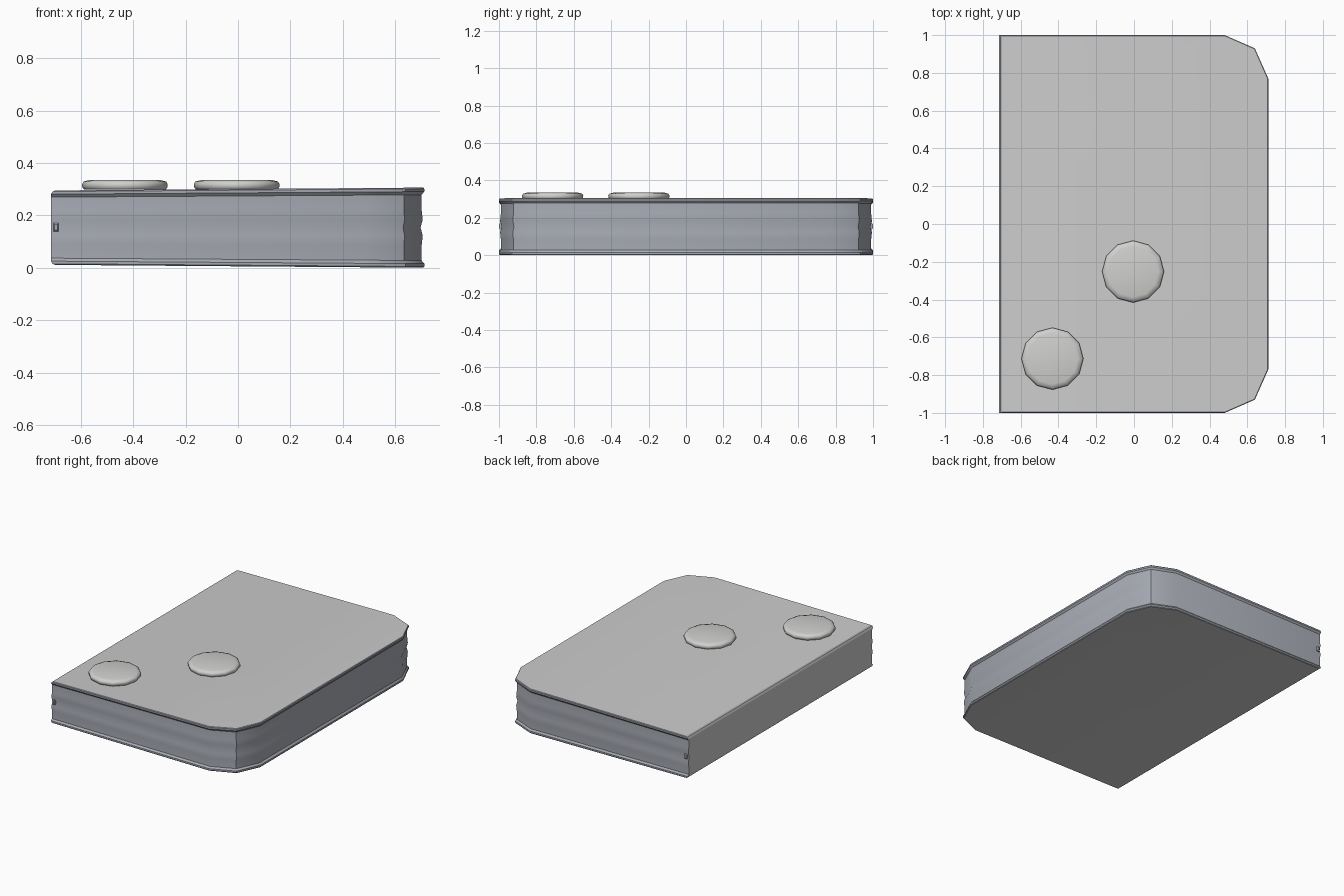
import bpy, bmesh, math

if "Cube" in bpy.data.objects:
    bpy.data.objects.remove(bpy.data.objects["Cube"])


def material(name, rgb):
    m = bpy.data.materials.new(name)
    m.diffuse_color = (*rgb, 1)
    m.use_nodes = True
    m.node_tree.nodes["Principled BSDF"].inputs["Base Color"].default_value = m.diffuse_color
    return m


COVER = material("light_grey", (0.60, 0.60, 0.60))
WALL = material("blue_grey", (0.39, 0.41, 0.46))
BUTTON = material("pale_grey", (0.63, 0.63, 0.62))


def loft(name, rings, mats, rule=None, angle=35):
    """Skin a stack of equal rings, cap both ends, colour faces by rule."""
    bm = bmesh.new()
    loops = [[bm.verts.new(p) for p in r] for r in rings]
    n = len(loops[0])
    for a, b in zip(loops, loops[1:]):
        for i in range(n):
            j = (i + 1) % n
            bm.faces.new((a[i], a[j], b[j], b[i]))
    bm.faces.new(loops[0][::-1])
    bm.faces.new(loops[-1])
    bmesh.ops.recalc_face_normals(bm, faces=bm.faces)
    if rule:
        for f in bm.faces:
            f.normal_update()
            f.material_index = rule(f)
    me = bpy.data.meshes.new(name)
    bm.to_mesh(me)
    bm.free()
    for m in mats:
        me.materials.append(m)
    ob = bpy.data.objects.new(name, me)
    bpy.context.collection.objects.link(ob)
    bpy.ops.object.select_all(action='DESELECT')
    ob.select_set(True)
    bpy.context.view_layer.objects.active = ob
    bpy.ops.object.shade_smooth_by_angle(angle=math.radians(angle))
    return ob


# Body: outline point plus inward direction, mirrored across y
half = [(-0.714, -1.0, 0, 1), (0.48, -1.0, 0, 1),
        (0.64, -0.93, -0.7, 0.7), (0.711, -0.77, -1, 0)]
outline = half + [(x, -y, dx, -dy) for x, y, dx, dy in reversed(half)]

# height fraction from mid (-1..1), wall inset, spine inset
profile = [(1.0, 0.004, 0.016), (0.97, 0.0, 0.006), (0.90, 0.0, 0.0),
           (0.82, 0.010, 0.0), (0.45, 0.010, 0.0), (0.2, 0.006, 0.0),
           (0.0, 0.014, 0.0)]
profile = [(-t, a, b) for t, a, b in profile] + profile[-2::-1]


def body_ring(t, wall, spine):
    ring = []
    for x, y, dx, dy in outline:
        px = x + dx * wall + (spine if x < -0.7 else 0)
        thick = 0.142 + 0.011 * (px + 0.714) / 1.425   # slight wedge
        ring.append((px, y + dy * wall, 0.153 + t * thick))
    return ring


loft("body", [body_ring(*p) for p in profile], [COVER, WALL],
     lambda f: 0 if abs(f.normal.z) > 0.95 or f.normal.x < -0.6 else 1)


# Round buttons on the top face
def disc(cx, cy, z, r, n=12):
    return [(cx + r * math.cos(2 * math.pi * i / n),
             cy + r * math.sin(2 * math.pi * i / n), z) for i in range(n)]


for label, cx, cy in (("centre_button", -0.005, -0.252),
                      ("corner_button", -0.432, -0.713)):
    steps = [(0.298, 0.155), (0.306, 0.162), (0.318, 0.164),
             (0.329, 0.158), (0.335, 0.135)]
    loft(label, [disc(cx, cy, z, r) for z, r in steps], [BUTTON], angle=60)

# Tiny catches beside the flat edge, front and back
for label, s in (("front_catch", -1), ("back_catch", 1)):
    rings = [[(-0.695 + w * a, s * y, 0.155 + 1.8 * w * b)
              for a, b in ((-1, -1), (1, -1), (1, 1), (-1, 1))]
             for y, w in ((0.975, 0.009), (0.994, 0.009), (0.999, 0.006))]
    loft(label, rings, [WALL])
